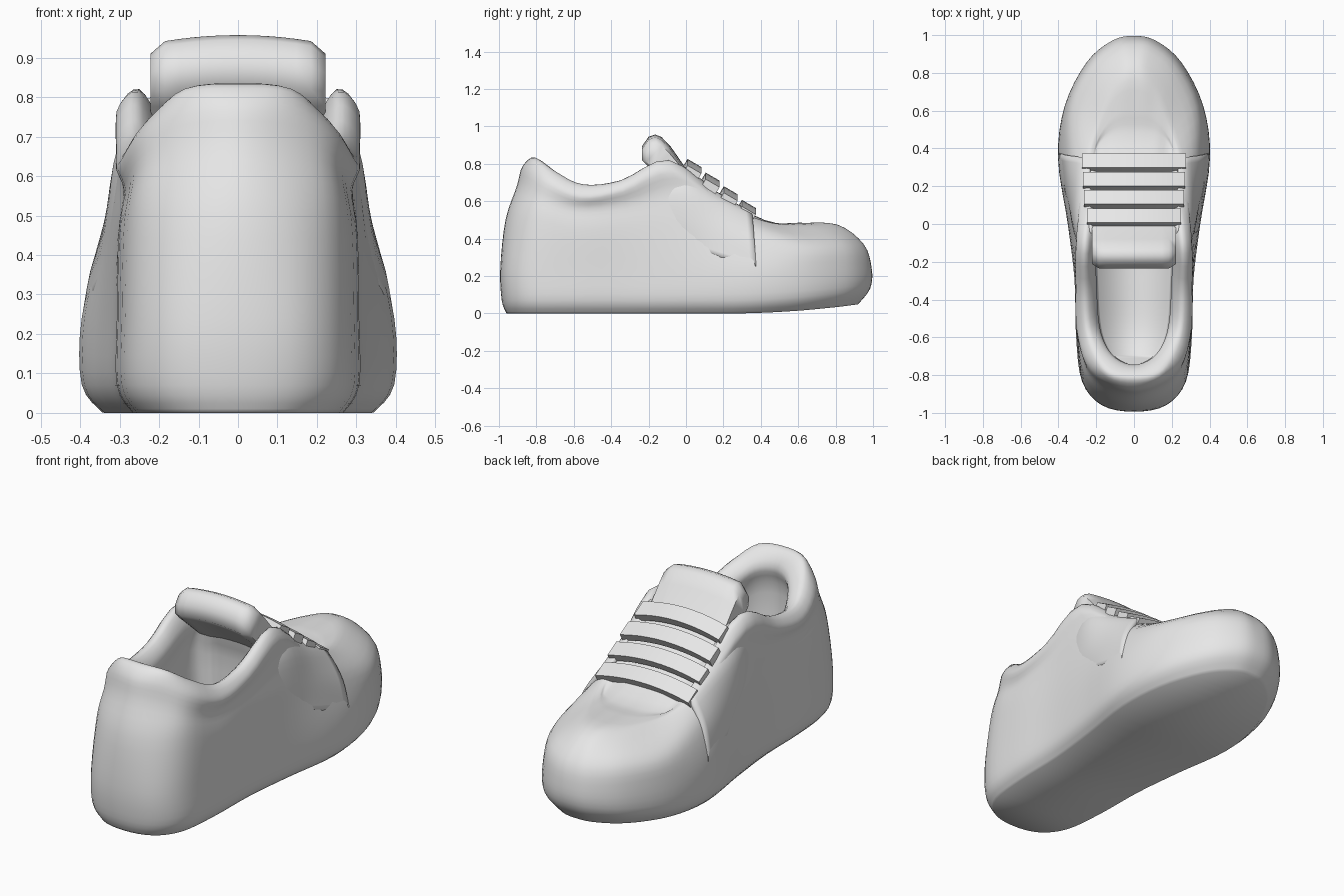
import bpy, bmesh, math
from mathutils import Vector as V

if "Cube" in bpy.data.objects:
    bpy.data.objects.remove(bpy.data.objects["Cube"])

grey = bpy.data.materials.new("light_grey")
grey.diffuse_color = (0.8, 0.8, 0.8, 1)
grey.use_nodes = True
grey.node_tree.nodes["Principled BSDF"].inputs["Base Color"].default_value = grey.diffuse_color


def smooth_path(pts, closed, n=4):
    """Catmull-Rom curve through the points."""
    pts = [V(p) for p in pts]
    c, out = len(pts), []
    for i in range(c if closed else c - 1):
        pick = lambda k: pts[k % c] if closed else pts[max(0, min(c - 1, k))]
        a, b, d, e = pick(i - 1), pick(i), pick(i + 1), pick(i + 2)
        for s in range(n):
            t = s / n
            out.append(0.5 * (2 * b + (d - a) * t + (2 * a - 5 * b + 4 * d - e) * t * t
                              + (3 * b - a - 3 * d + e) * t ** 3))
    return out if closed else out + [pts[-1]]


def skin(name, rings, closed=True, angle=40):
    """Join rings of points with quads; the ends of closed skins are bridged row by row."""
    bm = bmesh.new()
    rows = [[bm.verts.new(p) for p in r] for r in rings]
    n = len(rows[0])
    for a, b in zip(rows, rows[1:]):
        for i in range(n if closed else n - 1):
            j = (i + 1) % n
            bm.faces.new((a[i], a[j], b[j], b[i]))
    if closed:
        for r in (rows[0], rows[-1]):
            for i in range(n // 2):
                q = list(dict.fromkeys((r[i], r[i + 1], r[n - i - 1], r[(n - i) % n])))
                if len(q) > 2:
                    bm.faces.new(q)
    bmesh.ops.recalc_face_normals(bm, faces=bm.faces)
    me = bpy.data.meshes.new(name)
    bm.to_mesh(me)
    bm.free()
    me.materials.append(grey)
    obj = bpy.data.objects.new(name, me)
    bpy.context.collection.objects.link(obj)
    bpy.ops.object.select_all(action='DESELECT')
    obj.select_set(True)
    bpy.context.view_layer.objects.active = obj
    bpy.ops.object.shade_smooth_by_angle(angle=math.radians(angle))
    return obj


def surface(rings, closed=True):
    """Smooth a coarse net of rings in both directions."""
    rings = [smooth_path(r, closed) for r in rings]
    cols = [smooth_path(c, False) for c in zip(*rings)]
    return [list(r) for r in zip(*cols)]


def mirrored(half):
    return half + [(-x, y, z) for x, y, z in half[-2:0:-1]]


# Shoe body: half rings from heel centre to toe centre, sole up to padded collar and inside
outline = [(0, -1), (.17, -.965), (.275, -.84), (.307, -.6), (.315, -.3), (.35, 0),
           (.40, .35), (.365, .63), (.25, .86), (.115, .975), (0, 1)]
lift = lambda y: .1 * max(0, y - .2) ** 2
bottom = [(x * .86, y * (.92 if y > 0 else .96), lift(y * .9)) for x, y in outline]
edge = [(x * .99, y * .985, .07 + lift(y)) for x, y in outline]
welt = [(x * .99, y * .993, .24) for x, y in outline]
side = [(0, -.965, .5), (.16, -.92, .5), (.265, -.8, .5), (.30, -.58, .45), (.305, -.3, .46),
        (.325, 0, .48), (.345, .33, .42), (.325, .62, .37), (.215, .835, .37),
        (.09, .935, .37), (0, .95, .37)]
crease = [(0, -.905, .68), (.15, -.86, .665), (.25, -.77, .62), (.284, -.58, .56),
          (.292, -.32, .585), (.30, -.02, .66), (.28, .28, .53), (.22, .5, .47),
          (.14, .7, .465), (.06, .79, .475), (0, .81, .475)]
pad = [(0, -.875, .785), (.14, -.835, .775), (.25, -.735, .71), (.303, -.56, .63),
       (.308, -.34, .665), (.303, -.08, .77), (.25, .23, .58), (.205, .42, .49),
       (.13, .55, .48), (.055, .6, .485), (0, .6, .485)]
rim = [(0, -.81, .835), (.13, -.785, .822), (.2, -.69, .755), (.245, -.55, .69),
       (.255, -.35, .712), (.25, -.09, .82), (.21, .18, .62), (.19, .36, .505),
       (.12, .41, .5), (.05, .42, .5), (0, .42, .5)]
inner = [(0, -.745, .75), (.095, -.71, .735), (.155, -.63, .67), (.185, -.52, .61),
         (.197, -.34, .64), (.2, -.1, .72), (.15, -.03, .69), (.11, -.02, .7),
         (.07, -.02, .7), (.035, -.02, .7), (0, -.02, .7)]
lining = [(x * 1.1, y * 1.04, z - .15) for x, y, z in inner]
insole = [(x * .95, y, .16) for x, y, z in inner]
skin("shoe_body", surface([mirrored(r) for r in (bottom, edge, welt, side, crease, pad, rim,
                                                 inner, lining, insole)]), angle=85)

# Tongue: side profile swept across the shoe with a slight arch
profile = [(.36, .455), (.18, .605), (0, .775), (-.08, .89), (-.13, .943), (-.165, .957),
           (-.20, .945), (-.235, .895), (-.235, .835), (-.19, .79), (-.1, .71), (.1, .53),
           (.3, .4)]
cy, cz = -.12, .83
rings = []
for k in range(-6, 7):
    t = k / 6
    f = .8 if abs(k) == 6 else 1
    ring = []
    for y, z in profile:
        if y < 0:                       # round the ends of the padded top
            y, z = cy + (y - cy) * f, cz + (z - cz) * f
        ring.append((.222 * t, y, z - .022 * t * t))
    rings.append(ring)
skin("tongue", rings, angle=60)

# Side panels with the eyelet edge: raised over the toe box, sinking into the body behind
columns = [
    [(.394, .375, .25), (.362, .365, .40), (.285, .355, .525), (.235, .345, .545)],
    [(.368, .18, .30), (.345, .18, .46), (.297, .17, .60), (.235, .16, .655)],
    [(.325, 0, .36), (.328, 0, .50), (.306, -.01, .67), (.235, -.01, .785)],
    [(.295, -.16, .38), (.295, -.16, .50), (.28, -.16, .65), (.235, -.12, .77)]]
for name, sx in (("right_panel", 1), ("left_panel", -1)):
    net = [[(sx * x, y, z) for x, y, z in c] for c in columns]
    panel = skin(name, surface(net, closed=False), closed=False)
    mod = panel.modifiers.new("thickness", 'SOLIDIFY')
    mod.thickness = .035
    # keep the outer skin in place whichever way the faces point
    outward = sum(p.normal.x for p in panel.data.polygons) * sx > 0
    mod.offset = -1 if outward else 1

# Flat laces arching over the tongue
u, n = V((0, .86, -.5)), V((0, .5, .86))
for i in range(4):
    mid = V((0, .325 - .097 * i, .567 + .073 * i))
    w = (.275, .27, .265, .25)[i]
    rings = []
    for k in range(-5, 6):
        t = k / 5
        c = mid + V((w * t, 0, -.035 * t * t))
        rings.append([c + u * a * .043 + n * b * .022
                      for a, b in ((-1, -1), (1, -1), (1, 1), (-1, 1))])
    skin(f"lace_{i + 1}", rings)
